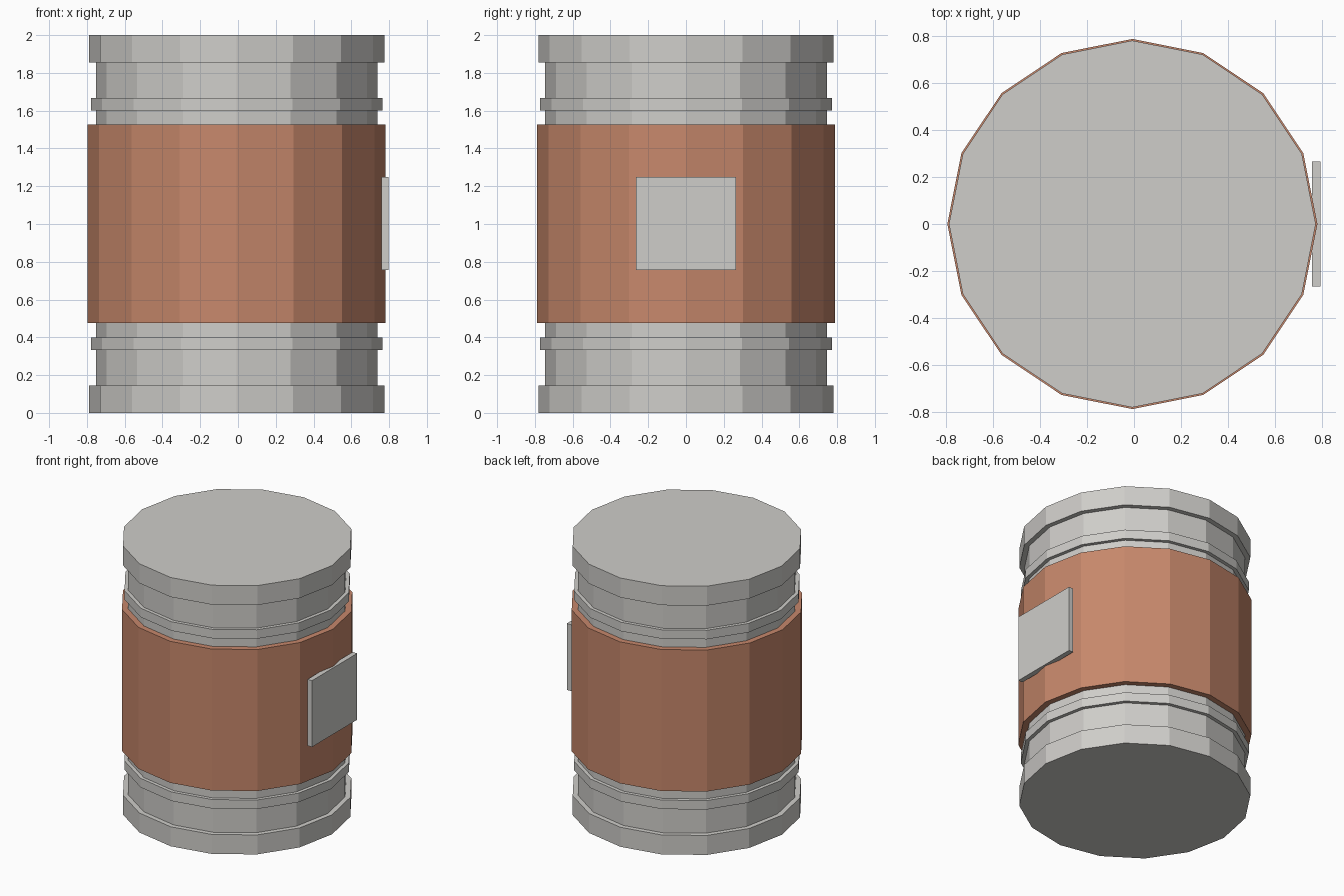
import bpy, bmesh
from math import cos, sin, pi

if "Cube" in bpy.data.objects:
    bpy.data.objects.remove(bpy.data.objects["Cube"], do_unlink=True)

SIDES = 16
AXIS_X = -0.007   # the drum sits slightly off centre to balance the side plate


def material(name, rgb):
    mat = bpy.data.materials.new(name)
    mat.use_nodes = True
    mat.diffuse_color = (*rgb, 1)
    mat.node_tree.nodes["Principled BSDF"].inputs["Base Color"].default_value = (*rgb, 1)
    return mat


def finish(name, bm, mat):
    bmesh.ops.recalc_face_normals(bm, faces=bm.faces)
    mesh = bpy.data.meshes.new(name)
    bm.to_mesh(mesh)
    bm.free()
    mesh.materials.append(mat)
    obj = bpy.data.objects.new(name, mesh)
    bpy.context.collection.objects.link(obj)
    return obj


def lathe(name, profile, mat, closed=False):
    """Turn (radius, z) points around the axis; cap the ends or close the loop."""
    bm = bmesh.new()
    rings = [[bm.verts.new((AXIS_X + r * cos(2 * pi * i / SIDES),
                            r * sin(2 * pi * i / SIDES), z))
              for i in range(SIDES)] for r, z in profile]
    pairs = list(zip(rings, rings[1:]))
    if closed:
        pairs.append((rings[-1], rings[0]))
    else:
        bm.faces.new(rings[0])
        bm.faces.new(rings[-1])
    for low, high in pairs:
        for i in range(SIDES):
            j = (i + 1) % SIDES
            bm.faces.new((low[i], low[j], high[j], high[i]))
    return finish(name, bm, mat)


grey = material("light grey", (0.62, 0.61, 0.585))
copper = material("copper brown", (0.57, 0.245, 0.148))

# Core with end flanges and raised rings, mirrored about mid height
FLANGE, NECK, RING = 0.782, 0.746, 0.772
lower = [(FLANGE, 0), (FLANGE, 0.145), (NECK, 0.145), (NECK, 0.333),
         (RING, 0.333), (RING, 0.4), (NECK, 0.4)]
upper = [(r, 2 - z) for r, z in reversed(lower)]
lathe("core", lower + upper, grey)

# Coloured sleeve around the middle
lathe("sleeve", [(0.74, 0.475), (0.789, 0.475), (0.789, 1.528), (0.74, 1.528)],
      copper, closed=True)

# Flat plate on the left side
bm = bmesh.new()
bmesh.ops.create_cube(bm, size=1)
bmesh.ops.scale(bm, vec=(0.037, 0.532, 0.494), verts=bm.verts)
bmesh.ops.translate(bm, vec=(0.777, 0, 1.003), verts=bm.verts)
finish("side_plate", bm, grey)
